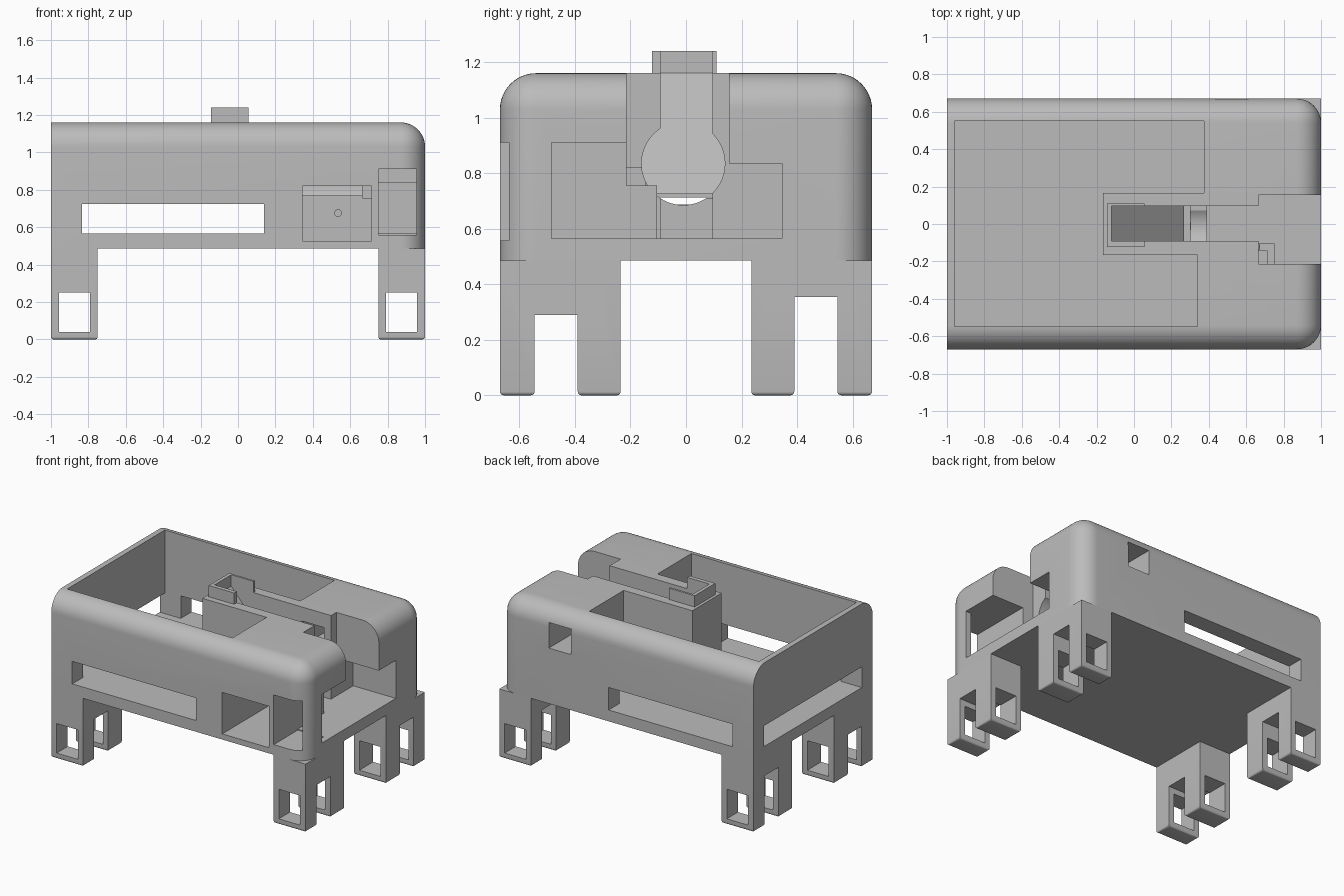
import bpy, bmesh, math
from mathutils import Vector, Matrix

old = bpy.data.objects.get("Cube")
if old:
    bpy.data.objects.remove(old, do_unlink=True)

grey = bpy.data.materials.new("plain_grey")
grey.use_nodes = True
colour = (0.5, 0.5, 0.5, 1)
grey.diffuse_color = colour
grey.node_tree.nodes["Principled BSDF"].inputs["Base Color"].default_value = colour


def make(name, bm):
    bmesh.ops.recalc_face_normals(bm, faces=bm.faces)
    mesh = bpy.data.meshes.new(name)
    bm.to_mesh(mesh)
    bm.free()
    mesh.materials.append(grey)
    obj = bpy.data.objects.new(name, mesh)
    bpy.context.collection.objects.link(obj)
    return obj


def box_bm(x, y, z):
    bm = bmesh.new()
    bmesh.ops.create_cube(bm, size=1)
    for v in bm.verts:
        v.co = [r[0] if c < 0 else r[1] for c, r in zip(v.co, (x, y, z))]
    return bm


def box(name, x, y, z):
    return make(name, box_bm(x, y, z))


def rod_bm(radius, length, centre, axis, segments):
    bm = bmesh.new()
    turn = Vector((0, 0, 1)).rotation_difference(Vector(axis)).to_matrix().to_4x4()
    bmesh.ops.create_cone(bm, cap_ends=True, segments=segments, radius1=radius,
                          radius2=radius, depth=length,
                          matrix=Matrix.Translation(centre) @ turn)
    return bm


def combine(target, other, operation='DIFFERENCE'):
    mod = target.modifiers.new("cut", 'BOOLEAN')
    mod.operation, mod.solver, mod.object = operation, 'EXACT', other
    other.hide_render = True
    bpy.context.view_layer.objects.active = target
    bpy.ops.object.modifier_apply(modifier=mod.name)
    bpy.data.objects.remove(other, do_unlink=True)


def smooth(obj):
    bpy.ops.object.select_all(action='DESELECT')
    obj.select_set(True)
    bpy.context.view_layer.objects.active = obj
    bpy.ops.object.shade_smooth_by_angle(angle=math.radians(30))


# Housing: rounded on the top edges and on the two left-end corners
BASE, TOP, HALF = 0.485, 1.16, 0.67
bm = box_bm((-1, 1), (-HALF, HALF), (BASE, TOP))
rounded = []
for e in bm.edges:
    mid = (e.verts[0].co + e.verts[1].co) / 2
    top, end, side = mid.z > 1.1, mid.x > 0.9, abs(mid.y) > 0.6
    if (top and (end or side)) or (end and side):
        rounded.append(e)
bmesh.ops.bevel(bm, geom=rounded, offset=0.13, segments=12, profile=0.5,
                affect='EDGES')
housing = make("housing", bm)

# Raised collar over the chute
combine(housing, box("collar", (-0.145, 0.055), (-0.122, 0.11), (1.1, 1.24)), 'UNION')

FLOOR, ABOVE = 0.565, 1.4
cuts = [
    # open tray around the central block
    ((-0.96, -0.165), (-0.547, 0.55), (FLOOR, ABOVE)),
    ((-0.3, 0.375), (0.165, 0.55), (FLOOR, ABOVE)),
    ((-0.3, 0.34), (-0.547, -0.165), (FLOOR, ABOVE)),
    ((-0.3, 0.3), (-0.2, 0.2), (FLOOR, 0.725)),
    # long side slots and the end slot
    ((-0.835, 0.14), (-0.8, 0.8), (FLOOR, 0.725)),
    ((-1.1, -0.9), (-0.547, 0.55), (FLOOR, 0.712)),
    # stepped chamber at the open end
    ((0.665, 1.1), (-0.105, 0.155), (FLOOR, ABOVE)),
    ((0.665, 1.1), (-0.215, -0.1), (0.755, ABOVE)),
    ((0.75, 1.1), (-0.485, -0.1), (FLOOR, 0.91)),
    ((0.665, 1.1), (0.1, 0.345), (FLOOR, 0.835)),
    # front pockets and the back window
    ((0.345, 0.715), (-0.8, -0.145), (0.525, 0.82)),
    ((0.75, 0.955), (-0.8, -0.4), (0.557, 0.91)),
    ((0.435, 0.61), (0.05, 0.8), (0.88, 1.06)),
]
for x, y, z in cuts:
    combine(housing, box("cutter", x, y, z))

# Narrow chute with a sloping back wall
profile = [(-0.12, ABOVE), (-0.12, TOP), (0.28, 0.71), (0.39, 0.71),
           (0.39, FLOOR), (0.7, FLOOR), (0.7, ABOVE)]
bm = bmesh.new()
face = bm.faces.new([bm.verts.new((x, -0.092, z)) for x, z in profile])
side = bmesh.ops.extrude_face_region(bm, geom=[face])["geom"]
bmesh.ops.translate(bm, vec=(0, 0.187, 0),
                    verts=[g for g in side if isinstance(g, bmesh.types.BMVert)])
combine(housing, make("cutter", bm))

# Round bore, ended by the same slope
bm = rod_bm(0.15, 0.87, (0.235, -0.01, 0.835), (1, 0, 0), 64)
bmesh.ops.bisect_plane(bm, geom=bm.verts[:] + bm.edges[:] + bm.faces[:],
                       plane_co=(0.28, 0, 0.71), plane_no=(0.45, 0, 0.4),
                       clear_inner=True)
bmesh.ops.holes_fill(bm, edges=[e for e in bm.edges if e.is_boundary], sides=0)
combine(housing, make("cutter", bm))

# Small pin hole between the front pocket and the chute
combine(housing, make("cutter", rod_bm(0.018, 0.12, (0.535, -0.12, 0.675), (0, 1, 0), 24)))
smooth(housing)


# Legs: two windowed stems joined by a bridge
def stem(x, y):
    bm = box_bm(x, y, (0, BASE))
    low = [e for e in bm.edges if all(v.co.z < 0.01 for v in e.verts)]
    bmesh.ops.bevel(bm, geom=low, offset=0.014, segments=4, profile=0.5,
                    affect='EDGES')
    return make("stem", bm)


for sx, end in ((-1, "right"), (1, "left")):
    for sy, face_name, arch in ((-1, "front", 0.29), (1, "back", 0.355)):
        span = lambda s, a, b: tuple(sorted((s * a, s * b)))
        xs = span(sx, 0.75, 1)
        leg = stem(xs, span(sy, 0.545, HALF))
        leg.name = f"{face_name}_{end}_leg"
        combine(leg, stem(xs, span(sy, 0.235, 0.39)), 'UNION')
        combine(leg, box("bridge", xs, span(sy, 0.3, 0.6), (arch, BASE)), 'UNION')
        combine(leg, box("cutter", span(sx, 0.79, 0.958), (-1, 1), (0.04, 0.25)))
        smooth(leg)
